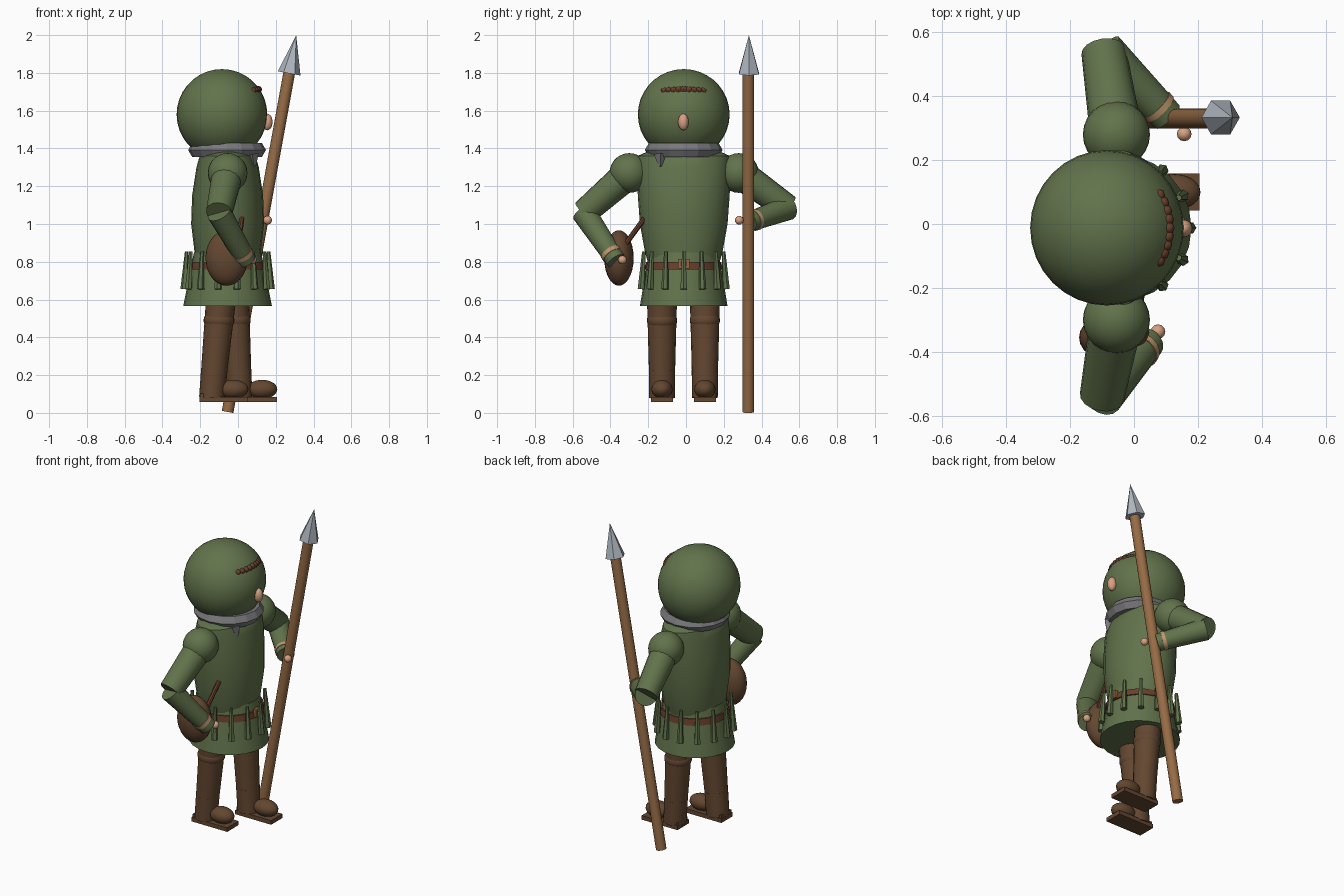
import bpy, bmesh
from math import sin, cos, pi, radians
from mathutils import Vector

cube = bpy.data.objects.get("Cube")
if cube:
    bpy.data.objects.remove(cube, do_unlink=True)


def material(name, rgb):
    m = bpy.data.materials.new(name)
    m.use_nodes = True
    m.diffuse_color = (*rgb, 1)
    m.node_tree.nodes["Principled BSDF"].inputs["Base Color"].default_value = (*rgb, 1)
    return m


GREEN = material("olive cloth", (0.12, 0.17, 0.07))
BROWN = material("brown leather", (0.125, 0.063, 0.03))
HAIR = material("red brown", (0.14, 0.05, 0.025))
WOOD = material("spear wood", (0.31, 0.15, 0.06))
STEEL = material("steel", (0.42, 0.47, 0.52))
GREY = material("grey scarf", (0.19, 0.19, 0.2))
SKIN = material("skin", (0.68, 0.36, 0.22))
TRIM = material("tan trim", (0.52, 0.3, 0.15))
BUCKLE = material("buckle bronze", (0.33, 0.14, 0.05))

CX, CY = -0.055, -0.012  # body axis


def finish(name, mat, smooth=True):
    ob = bpy.context.object
    ob.name = name
    ob.data.materials.append(mat)
    if smooth:
        bpy.ops.object.shade_smooth_by_angle(angle=radians(40))
    return ob


def ball(name, loc, size, mat, segs=24):
    bpy.ops.mesh.primitive_uv_sphere_add(segments=segs, ring_count=segs // 2 + 2, radius=1, location=loc)
    bpy.context.object.scale = size
    return finish(name, mat)


def rod(name, a, b, r1, r2, mat, sides=16, smooth=True):
    a, b = Vector(a), Vector(b)
    bpy.ops.mesh.primitive_cone_add(vertices=sides, radius1=r1, radius2=r2,
                                    depth=(b - a).length, location=(a + b) / 2)
    ob = bpy.context.object
    ob.rotation_mode = 'QUATERNION'
    ob.rotation_quaternion = (b - a).to_track_quat('Z', 'Y')
    return finish(name, mat, smooth)


def box(name, loc, size, mat):
    bpy.ops.mesh.primitive_cube_add(size=1, location=loc)
    bpy.context.object.scale = size
    return finish(name, mat, False)


def loft(name, rings, mat, sides=24):
    """Closed body from elliptical rings (z, x radius, y radius)."""
    bm = bmesh.new()
    loops = [[bm.verts.new((CX + rx * cos(2 * pi * i / sides), CY + ry * sin(2 * pi * i / sides), z))
              for i in range(sides)] for z, rx, ry in rings]
    for lo, hi in zip(loops, loops[1:]):
        for i in range(sides):
            j = (i + 1) % sides
            bm.faces.new((lo[i], lo[j], hi[j], hi[i]))
    bm.faces.new(loops[0][::-1])
    bm.faces.new(loops[-1])
    mesh = bpy.data.meshes.new(name)
    bm.to_mesh(mesh)
    bm.free()
    ob = bpy.data.objects.new(name, mesh)
    bpy.context.collection.objects.link(ob)
    bpy.ops.object.select_all(action='DESELECT')
    ob.select_set(True)
    bpy.context.view_layer.objects.active = ob
    return finish(name, mat)


# Tunic, skirt and belt
loft("tunic", [(0.78, 0.165, 0.185), (0.85, 0.175, 0.205), (1.0, 0.193, 0.232),
               (1.15, 0.188, 0.243), (1.3, 0.165, 0.25), (1.36, 0.148, 0.245), (1.38, 0.12, 0.2)], GREEN)
loft("skirt", [(0.565, 0.235, 0.232), (0.85, 0.178, 0.185)], GREEN)
loft("belt", [(0.76, 0.205, 0.205), (0.8, 0.199, 0.199)], HAIR)
box("buckle", (CX + 0.203, CY, 0.79), (0.02, 0.06, 0.05), BUCKLE)
box("buckle_inset", (CX + 0.211, CY, 0.79), (0.008, 0.032, 0.024), HAIR)

# Hanging tassels around the waist
for i in range(14):
    a = 2 * pi * i / 14
    d = Vector((cos(a), sin(a), 0))
    axis = Vector((CX, CY, 0))
    rod(f"tassel_{i + 1}", axis + d * 0.23 + Vector((0, 0, 0.655)),
        axis + d * 0.216 + Vector((0, 0, 0.855)), 0.02, 0.01, GREEN, 6, False)

# Head, nose and fringe
ball("head", (-0.085, -0.012, 1.58), (0.24, 0.243, 0.24), GREEN, 32)
ball("nose", (0.155, -0.014, 1.54), (0.028, 0.028, 0.044), SKIN, 16)
for i in range(9):
    a = radians(-32 + 8 * i)
    ball(f"fringe_{i + 1}", (-0.085 + 0.192 * cos(a), -0.012 + 0.192 * sin(a), 1.712 - 0.008 * abs(i - 4) / 4),
         (0.02, 0.02, 0.019), HAIR, 8)

# Scarf
bpy.ops.mesh.primitive_torus_add(major_segments=16, minor_segments=6, major_radius=0.162,
                                 minor_radius=0.044, location=(-0.058, CY, 1.392))
finish("scarf", GREY, False)
rod("scarf_end", (0.085, -0.135, 1.305), (0.075, -0.135, 1.37), 0.01, 0.035, GREY, 4, False)


def arm(name, shoulder, elbow, wrist, hand):
    s, e, w = Vector(shoulder), Vector(elbow), Vector(wrist)
    ball(name + "_shoulder", s, (0.105, 0.105, 0.105), GREEN)
    rod(name + "_upper", s, e, 0.083, 0.07, GREEN)
    rod(name + "_forearm", e, w, 0.066, 0.052, GREEN)
    rod(name + "_cuff", e.lerp(w, 0.82), e.lerp(w, 0.89), 0.058, 0.057, TRIM)
    ball(name + "_hand", hand, (0.023, 0.023, 0.023), SKIN, 12)


arm("pouch_arm", (CX, -0.3, 1.27), (-0.1, -0.54, 1.06), (0.045, -0.37, 0.805), (0.075, -0.337, 0.81))
arm("spear_arm", (CX, 0.28, 1.27), (-0.095, 0.54, 1.085), (0.105, 0.335, 1.01), (0.157, 0.282, 1.02))


def leg(name, y, hip_x, ankle_x, toe_x):
    hip, ankle = Vector((hip_x, y, 0.62)), Vector((ankle_x, y, 0.1))
    rod(name, ankle, hip, 0.066, 0.08, BROWN)
    ball(name + "_knee", hip.lerp(ankle, 0.25), (0.082, 0.08, 0.06), BROWN)
    rod(name + "_boot", (ankle_x, y, 0.08), ankle.lerp(hip, 0.25), 0.068, 0.07, BROWN)
    ball(name + "_toe", (toe_x, y, 0.125), (0.08, 0.056, 0.05), BROWN)
    box(name + "_sole", (toe_x - 0.05, y, 0.071), (0.255, 0.115, 0.026), BROWN)
    box(name + "_heel", (toe_x - 0.14, y, 0.09), (0.07, 0.1, 0.025), BROWN)


leg("rear_leg", -0.127, -0.088, -0.138, -0.025)
leg("forward_leg", 0.1, -0.022, 0.008, 0.128)

# Pouch with its strap
ball("pouch", (-0.06, -0.355, 0.82), (0.112, 0.078, 0.147), BROWN)
rod("pouch_strap", (0.0, -0.33, 0.88), (0.02, -0.22, 1.03), 0.014, 0.014, HAIR, 8)

# Spear
rod("spear_shaft", (-0.055, 0.33, 0.005), (0.272, 0.33, 1.805), 0.031, 0.031, WOOD)
rod("spear_head", (0.271, 0.333, 1.797), (0.308, 0.333, 2.0), 0.061, 0.0, STEEL, 6, False)
